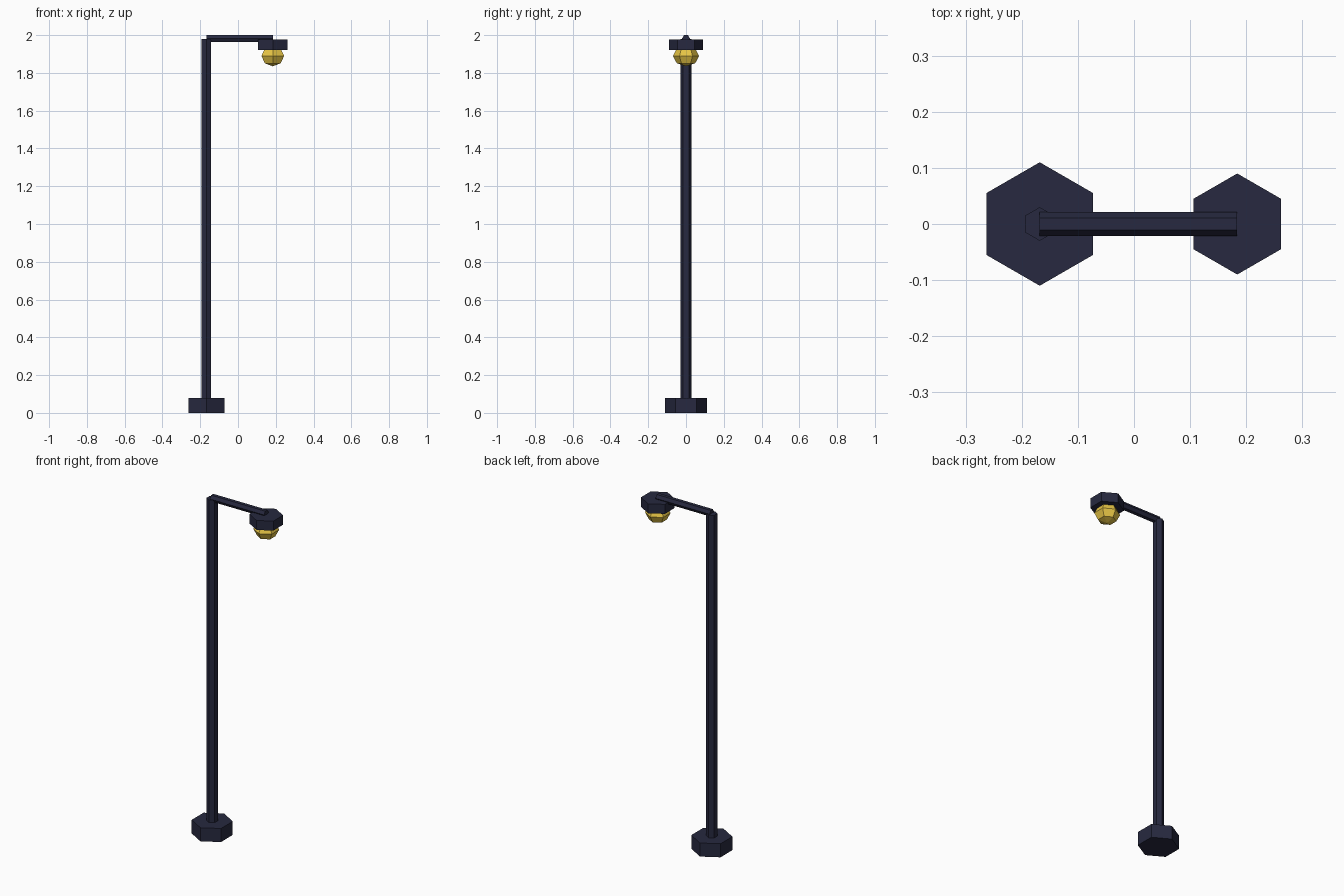
import bpy
from math import radians

if "Cube" in bpy.data.objects:
    bpy.data.objects.remove(bpy.data.objects["Cube"])


def material(name, rgb):
    m = bpy.data.materials.new(name)
    m.diffuse_color = (*rgb, 1)
    m.use_nodes = True
    m.node_tree.nodes["Principled BSDF"].inputs["Base Color"].default_value = m.diffuse_color
    return m


METAL = material("dark_metal", (0.02, 0.022, 0.05))
GLOW = material("warm_glass", (0.8, 0.56, 0.06))
POLE_X, LAMP_X = -0.168, 0.184


def finish(name, mat, smooth=False):
    ob = bpy.context.object
    ob.name = name
    ob.data.materials.append(mat)
    if smooth:
        bpy.ops.object.shade_smooth()


def hex_rod(name, radius, length, centre, tilt=0, smooth=False):
    bpy.ops.mesh.primitive_cylinder_add(vertices=6, radius=radius, depth=length,
                                        location=centre, rotation=(0, radians(tilt), 0))
    finish(name, METAL, smooth)


# Foot, upright and horizontal arm
hex_rod("base", 0.11, 0.08, (POLE_X, 0, 0.04))
hex_rod("pole", 0.03, 1.98, (POLE_X, 0, 0.99))
hex_rod("arm", 0.021, LAMP_X - POLE_X, ((POLE_X + LAMP_X) / 2, 0, 1.982), tilt=90)

# Lamp cap and faceted bulb beneath it
hex_rod("lamp_cap", 0.09, 0.056, (LAMP_X, 0, 1.948))
bpy.ops.mesh.primitive_uv_sphere_add(segments=6, ring_count=4, radius=0.069,
                                     location=(LAMP_X, 0, 1.89))
bpy.context.object.scale.z = 0.8
finish("bulb", GLOW)
